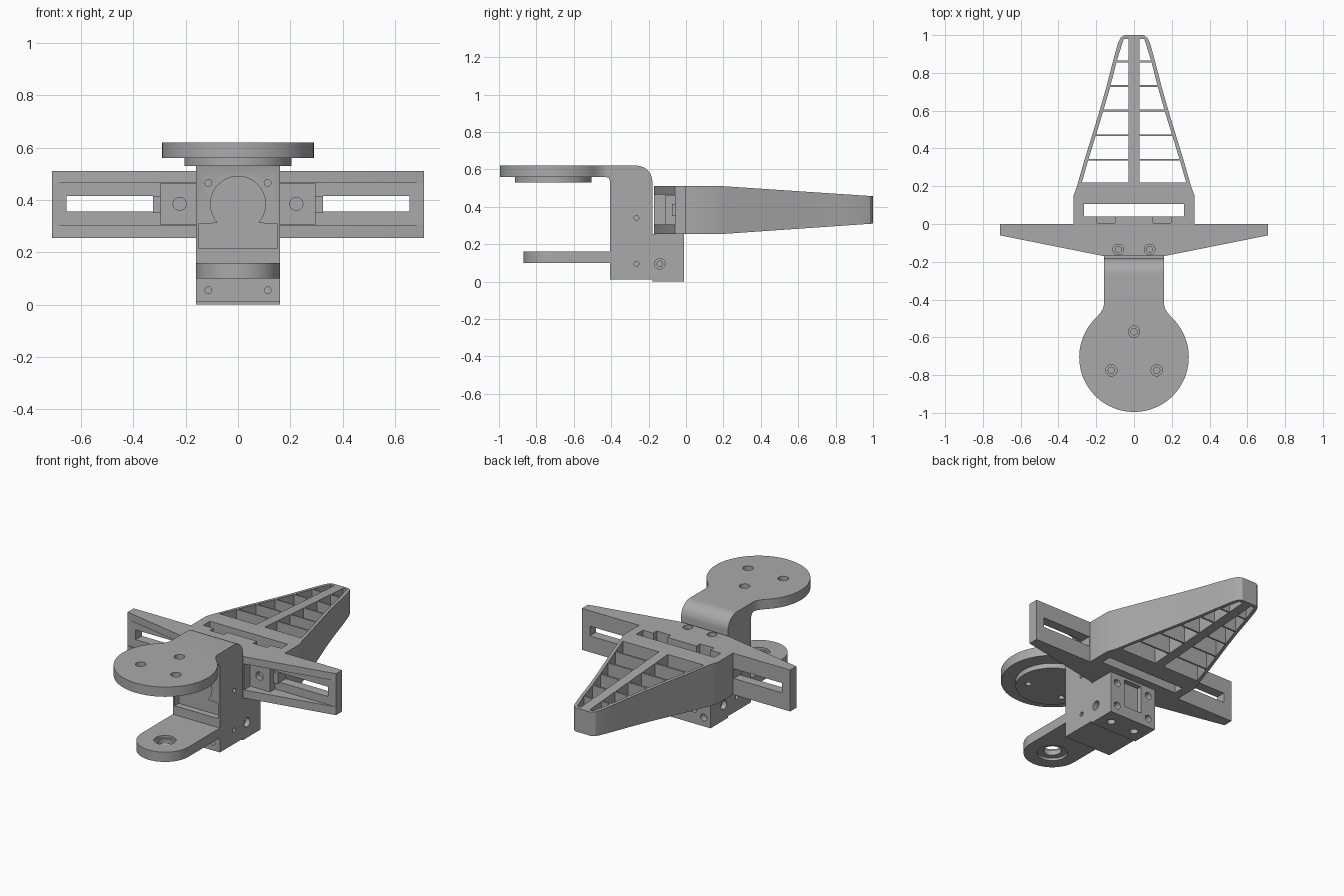
import bpy, bmesh
from math import sin, cos, pi, radians
from mathutils import Vector

if "Cube" in bpy.data.objects:
    bpy.data.objects.remove(bpy.data.objects["Cube"], do_unlink=True)

grey = bpy.data.materials.new("Machined grey")
grey.use_nodes = True
grey.diffuse_color = (0.4, 0.4, 0.4, 1)
grey.node_tree.nodes["Principled BSDF"].inputs["Base Color"].default_value = (0.4, 0.4, 0.4, 1)


def prism(name, pts, axis, lo, hi):
    """Extrude a 2D outline along an axis; outline uses the other two axes in order."""
    def place(a, b, c):
        return {"x": (c, a, b), "y": (a, c, b), "z": (a, b, c)}[axis]
    bm = bmesh.new()
    ends = [[bm.verts.new(place(a, b, c)) for a, b in pts] for c in (lo, hi)]
    bm.faces.new(ends[0])
    bm.faces.new(ends[1])
    for i in range(len(pts)):
        j = (i + 1) % len(pts)
        bm.faces.new((ends[0][i], ends[0][j], ends[1][j], ends[1][i]))
    bmesh.ops.recalc_face_normals(bm, faces=bm.faces)
    mesh = bpy.data.meshes.new(name)
    bm.to_mesh(mesh)
    bm.free()
    mesh.materials.append(grey)
    obj = bpy.data.objects.new(name, mesh)
    bpy.context.collection.objects.link(obj)
    return obj


def box(name, x0, x1, y0, y1, z0, z1):
    return prism(name, [(x0, y0), (x1, y0), (x1, y1), (x0, y1)], "z", z0, z1)


def arc(cx, cy, r, start=0, end=360, n=32):
    full = abs(end - start) == 360
    steps = n if full else n + 1
    angles = [radians(start + (end - start) * i / n) for i in range(steps)]
    return [(cx + r * cos(a), cy + r * sin(a)) for a in angles]


def rod(name, a, b, r, axis, lo, hi, n=32):
    return prism(name, arc(a, b, r, n=n), axis, lo, hi)


def boolean(obj, tool, operation="DIFFERENCE"):
    bpy.context.view_layer.objects.active = obj
    mod = obj.modifiers.new("shape", "BOOLEAN")
    mod.operation, mod.solver, mod.object = operation, "EXACT", tool
    bpy.ops.object.modifier_apply(modifier=mod.name)
    bpy.data.objects.remove(tool, do_unlink=True)


def drill(obj, a, b, r, axis, lo, hi):
    boolean(obj, rod("drill", a, b, r, axis, lo, hi, 20))


parts = []
SIDES = (-1, 1)

# Upright body with rounded rear shoulder and small fillet under the neck
profile = [(-0.405, 0.01), (-0.18, 0.01)] + arc(-0.265, 0.535, 0.085, 0, 90, 12)
profile += [(-0.43, 0.62), (-0.43, 0.56), (-0.413, 0.553), (-0.405, 0.535)]
body = prism("upright_body", profile, "x", -0.16, 0.16)
keyhole = [(-0.148, 0.31), (-0.148, 0.215), (0.148, 0.215), (0.148, 0.31), (0.09, 0.311)]
keyhole += arc(0, 0.385, 0.105, -42, 222, 32) + [(-0.09, 0.311)]
boolean(body, prism("keyhole", keyhole, "y", -0.5, -0.365))
for s in SIDES:
    for z in (0.055, 0.465):
        drill(body, s * 0.113, z, 0.013, "y", -0.5, -0.34)
    for z in (0.095, 0.34):
        drill(body, -0.265, z, 0.013, "x", s * 0.12, s * 0.2)
parts.append(body)

# Top mounting plate: round pad flaring out of the neck
half = [(0.16, -0.43), (0.164, -0.447), (0.178, -0.471)]
outline = half + arc(0, -0.705, 0.29, 46.4, -226.4, 72) + [(-x, y) for x, y in reversed(half)]
plate = prism("top_plate", outline, "z", 0.56, 0.62)
boss = rod("top_plate_boss", 0, -0.71, 0.205, "z", 0.53, 0.56, 64)
for x, y in ((0, -0.57), (-0.12, -0.775), (0.12, -0.775)):
    drill(plate, x, y, 0.03, "z", 0.59, 0.7)
    drill(plate, x, y, 0.017, "z", 0.5, 0.6)
    drill(boss, x, y, 0.017, "z", 0.5, 0.6)
parts += [plate, boss]

# Lower arm with rounded end and a stepped bore
outline = [(0.16, -0.405)] + arc(0, -0.71, 0.16, 0, -180, 40) + [(-0.16, -0.405)]
arm = prism("lower_arm", outline, "z", 0.1, 0.16)
drill(arm, 0, -0.71, 0.05, "z", 0, 0.3)
drill(arm, 0, -0.71, 0.085, "z", 0, 0.115)
drill(arm, 0, -0.71, 0.062, "z", 0.145, 0.3)
parts.append(arm)

# Rear clamp block with screw holes and a recessed back
block = box("rear_block", -0.16, 0.16, -0.18, -0.01, 0, 0.255)
boolean(block, box("recess", -0.06, 0.06, -0.04, 0.1, 0.07, 0.24))
for s in SIDES:
    drill(block, -0.14, 0.095, 0.028, "x", s * 0.13, s * 0.2)
    drill(block, -0.14, 0.095, 0.015, "x", s * 0.1, s * 0.2)
    drill(block, s * 0.083, -0.1, 0.024, "z", -0.1, 0.03)
    for z in (0.055, 0.2):
        drill(block, s * 0.113, z, 0.022, "y", -0.05, 0.1)
parts.append(block)

# Cross bar: tapered channel section with a slot in each wing
outline = [(-0.71, 0), (0.71, 0), (0.71, -0.06), (0.16, -0.17), (-0.16, -0.17), (-0.71, -0.06)]
bar = prism("cross_bar", outline, "z", 0.255, 0.51)
for s in SIDES:
    near, far = sorted((s * 0.16, s * 0.8))
    boolean(bar, box("channel", near, far, -0.3, -0.06, 0.305, 0.465))
    near, far = sorted((s * 0.325, s * 0.655))
    boolean(bar, box("slot", near, far, -0.3, 0.1, 0.355, 0.415))
    drill(bar, s * 0.083, -0.135, 0.028, "z", 0.485, 0.6)
    drill(bar, s * 0.083, -0.135, 0.015, "z", 0.45, 0.6)
parts.append(bar)

# Clamp pads inside the channel, each with a short tongue
for s, side in ((-1, "right"), (1, "left")):
    near, far = sorted((s * 0.16, s * 0.295))
    pad = box(side + "_clamp_pad", near, far, -0.11, -0.06, 0.306, 0.462)
    drill(pad, s * 0.223, 0.385, 0.025, "y", -0.2, -0.08)
    near, far = sorted((s * 0.295, s * 0.325))
    parts += [pad, box(side + "_pad_tongue", near, far, -0.075, -0.06, 0.35, 0.415)]

# Tail: tapered frame with a spine and cross ribs
edge = [(0, 0.32), (0.15, 0.32), (0.2, 0.302), (0.34, 0.262), (0.6, 0.182), (0.73, 0.145),
        (0.86, 0.112), (0.96, 0.084), (0.985, 0.072), (1.0, 0.05)]


def half_width(y):
    for (y0, w0), (y1, w1) in zip(edge, edge[1:]):
        if y <= y1:
            return w0 + (w1 - w0) * (y - y0) / (y1 - y0)
    return edge[-1][1]


tail = prism("tail_frame", [(w, y) for y, w in edge] + [(-w, y) for y, w in reversed(edge)],
             "z", 0.2, 0.6)
side_view = [(-0.1, 0.255), (0.2, 0.255), (1.1, 0.317), (1.1, 0.45), (0.2, 0.51), (-0.1, 0.51)]
boolean(tail, prism("side_taper", side_view, "x", -0.5, 0.5), "INTERSECT")
boolean(tail, box("cross_slot", -0.265, 0.265, 0.04, 0.105, 0, 1))
bays = [0.215, 0.34, 0.47, 0.6, 0.73, 0.86, 0.985]
for s in SIDES:
    for y0, y1 in zip(bays, bays[1:]):
        a, b = y0 + 0.005, y1 - 0.005
        cell = [(0.03, a), (half_width(a) - 0.02, a), (half_width(b) - 0.02, b), (0.03, b)]
        boolean(tail, prism("bay", [(s * x, y) for x, y in cell], "z", 0, 1))
    near, far = sorted((s * 0.1, s * 0.195))
    boolean(tail, box("notch", near, far, 0.005, 0.06, 0.43, 0.6))
    drill(tail, s * 0.15, 0.385, 0.03, "y", 0.08, 0.25)
parts.append(tail)

# Smooth the round walls while keeping edges crisp
for obj in parts:
    bpy.ops.object.select_all(action="DESELECT")
    obj.select_set(True)
    bpy.context.view_layer.objects.active = obj
    bpy.ops.object.shade_smooth_by_angle(angle=radians(25))
